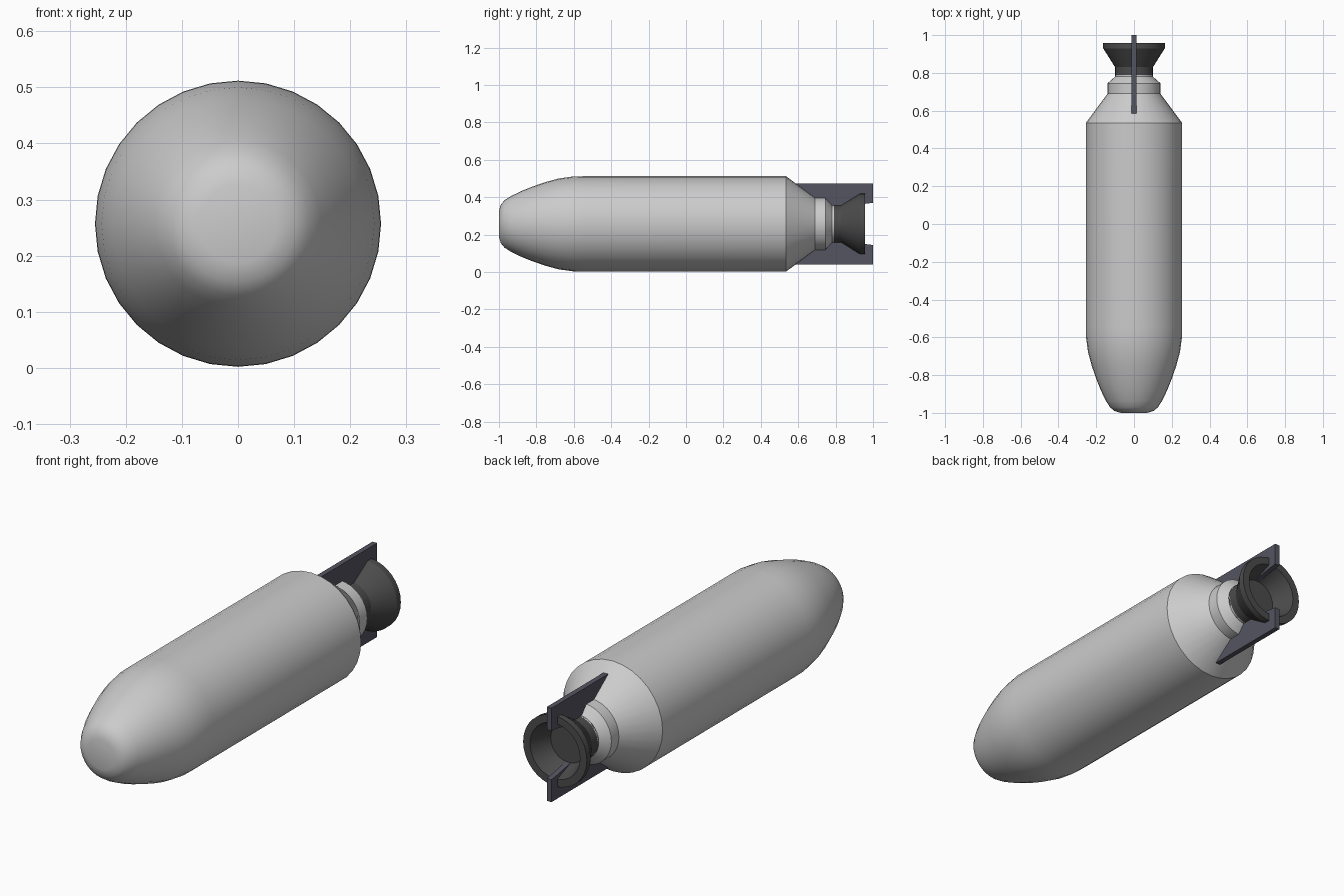
import bpy, bmesh, math

if "Cube" in bpy.data.objects:
    bpy.data.objects.remove(bpy.data.objects["Cube"])

CZ = 0.257   # height of the long axis
SIDES = 32


def material(name, color):
    m = bpy.data.materials.new(name)
    m.diffuse_color = (*color, 1)
    m.use_nodes = True
    m.node_tree.nodes["Principled BSDF"].inputs["Base Color"].default_value = m.diffuse_color
    return m


def finish(bm, name, mat=None):
    bmesh.ops.recalc_face_normals(bm, faces=bm.faces)
    me = bpy.data.meshes.new(name)
    bm.to_mesh(me)
    bm.free()
    ob = bpy.data.objects.new(name, me)
    bpy.context.collection.objects.link(ob)
    if mat:
        me.materials.append(mat)
    return ob


def lathe(name, profile, mat=None):
    """Spin (y, radius) points around the long axis; both ends are capped."""
    bm = bmesh.new()
    rings = []
    for y, r in profile:
        rings.append([bm.verts.new((r * math.sin(2 * math.pi * i / SIDES), y,
                                    CZ + r * math.cos(2 * math.pi * i / SIDES)))
                      for i in range(SIDES)])
    for a, b in zip(rings, rings[1:]):
        for i in range(SIDES):
            j = (i + 1) % SIDES
            bm.faces.new((a[i], a[j], b[j], b[i]))
    bm.faces.new(rings[0])
    bm.faces.new(rings[-1])
    ob = finish(bm, name, mat)
    bpy.ops.object.select_all(action='DESELECT')
    ob.select_set(True)
    bpy.context.view_layer.objects.active = ob
    bpy.ops.object.shade_smooth_by_angle(angle=math.radians(28))
    return ob


def fin(name, side, mat):
    """Flat plate in the vertical plane, side +1 above or -1 below the axis."""
    outline = [(0.585, 0.217), (1.0, 0.217), (1.0, 0.113), (0.955, 0.107),
               (0.84, 0.085), (0.70, 0.085), (0.66, 0.14)]
    bm = bmesh.new()
    face = bm.faces.new([bm.verts.new((-0.012, y, CZ + side * r)) for y, r in outline])
    ext = bmesh.ops.extrude_face_region(bm, geom=[face])
    moved = [g for g in ext["geom"] if isinstance(g, bmesh.types.BMVert)]
    bmesh.ops.translate(bm, verts=moved, vec=(0.024, 0, 0))
    return finish(bm, name, mat)


nozzle_mat = material("dark_grey", (0.07, 0.07, 0.07))
fin_mat = material("slate", (0.09, 0.09, 0.12))

# Rounded nose, straight casing, tapered tail and collar
lathe("body", [(-1.0, 0.07), (-0.99, 0.103), (-0.97, 0.127), (-0.937, 0.148),
               (-0.88, 0.176), (-0.82, 0.2), (-0.75, 0.224), (-0.68, 0.243),
               (-0.6, 0.254), (-0.54, 0.255), (0.535, 0.255), (0.69, 0.14),
               (0.745, 0.14), (0.78, 0.1), (0.79, 0.1)])

# Hollow flared nozzle
lathe("nozzle", [(0.775, 0.1), (0.83, 0.1), (0.93, 0.163), (0.957, 0.163),
                 (0.957, 0.128), (0.86, 0.09)], nozzle_mat)

# Tail plates above and below
fin("upper_fin", 1, fin_mat)
fin("lower_fin", -1, fin_mat)
